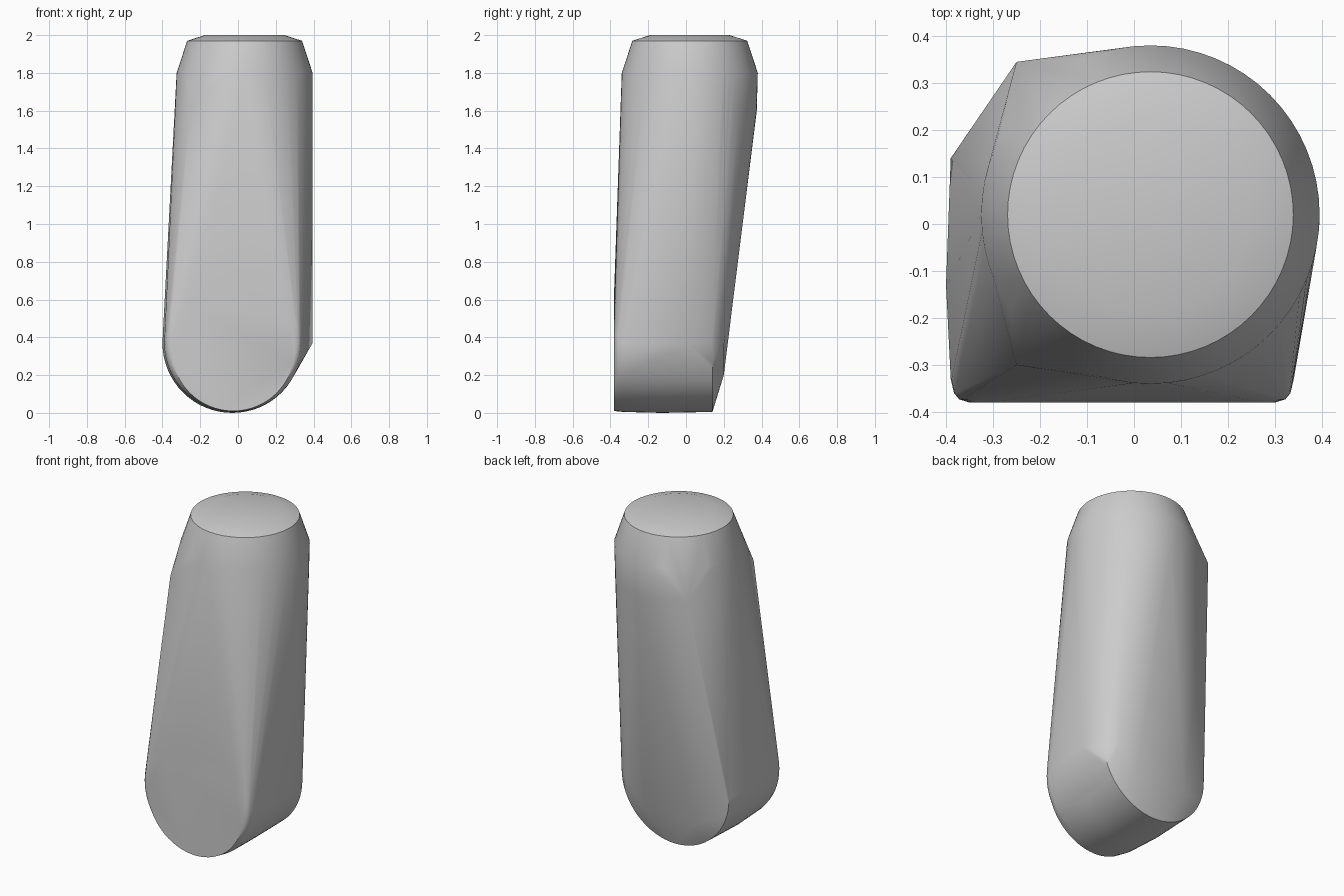
import bpy, bmesh
from math import cos, sin, radians, tau

cube = bpy.data.objects.get("Cube")
if cube:
    bpy.data.objects.remove(cube)

points = []


def upright_ring(z, r, sides=64, start=0, sweep=360):
    """Points round the vertical end of the body."""
    for i in range(sides):
        a = radians(start + sweep * i / sides)
        points.append((0.035 + r * cos(a), 0.02 + r * sin(a), z))


def lying_ring(y, r, x, z=0.37, sides=64):
    """Points round the horizontal rounded foot."""
    for i in range(sides):
        a = tau * i / sides
        points.append((x + r * cos(a), y, z + r * sin(a)))


# Chamfered round top
for z, r in ((2.0, 0.21), (1.97, 0.304), (1.8, 0.36)):
    upright_ring(z, r)

# Round back shoulder, and the straight left side down to the foot
upright_ring(1.6, 0.355, 20, -10, 115)
points.append((0.395, 0.01, 0.37))

# Rounded foot with a filleted front end and a plain back rim
for y, r, x in ((-0.38, 0.325, -0.025), (-0.373, 0.347, -0.025),
                (-0.36, 0.358, -0.025), (-0.33, 0.365, -0.025),
                (-0.13, 0.37, -0.03), (0.14, 0.365, -0.025)):
    lying_ring(y, r, x, r + 0.01 if r < 0.34 else 0.37)

# Sloping back end of the foot
for x, z in ((-0.2, 0.2), (0.15, 0.2), (0.27, 0.36)):
    points.append((x, 0.2, z))

# Two pointed shoulders on the right side
for y in (-0.3, 0.345):
    points.append((-0.25, y, 1.64))

# Wrap one convex skin over the points
bm = bmesh.new()
for p in points:
    bm.verts.new(p)
hull = bmesh.ops.convex_hull(bm, input=bm.verts)
loose = [v for v in bm.verts if not v.link_faces]
bmesh.ops.delete(bm, geom=loose, context='VERTS')
bmesh.ops.dissolve_limit(bm, angle_limit=radians(0.5), verts=bm.verts, edges=bm.edges)
bmesh.ops.recalc_face_normals(bm, faces=bm.faces)

mesh = bpy.data.meshes.new("body")
bm.to_mesh(mesh)
bm.free()
body = bpy.data.objects.new("body", mesh)
bpy.context.collection.objects.link(body)

# Plain grey finish
grey = bpy.data.materials.new("plain_grey")
grey.use_nodes = True
colour = (0.6, 0.6, 0.6, 1)
grey.diffuse_color = colour
grey.node_tree.nodes["Principled BSDF"].inputs["Base Color"].default_value = colour
mesh.materials.append(grey)

bpy.context.view_layer.objects.active = body
body.select_set(True)
bpy.ops.object.shade_smooth_by_angle(angle=radians(40))
